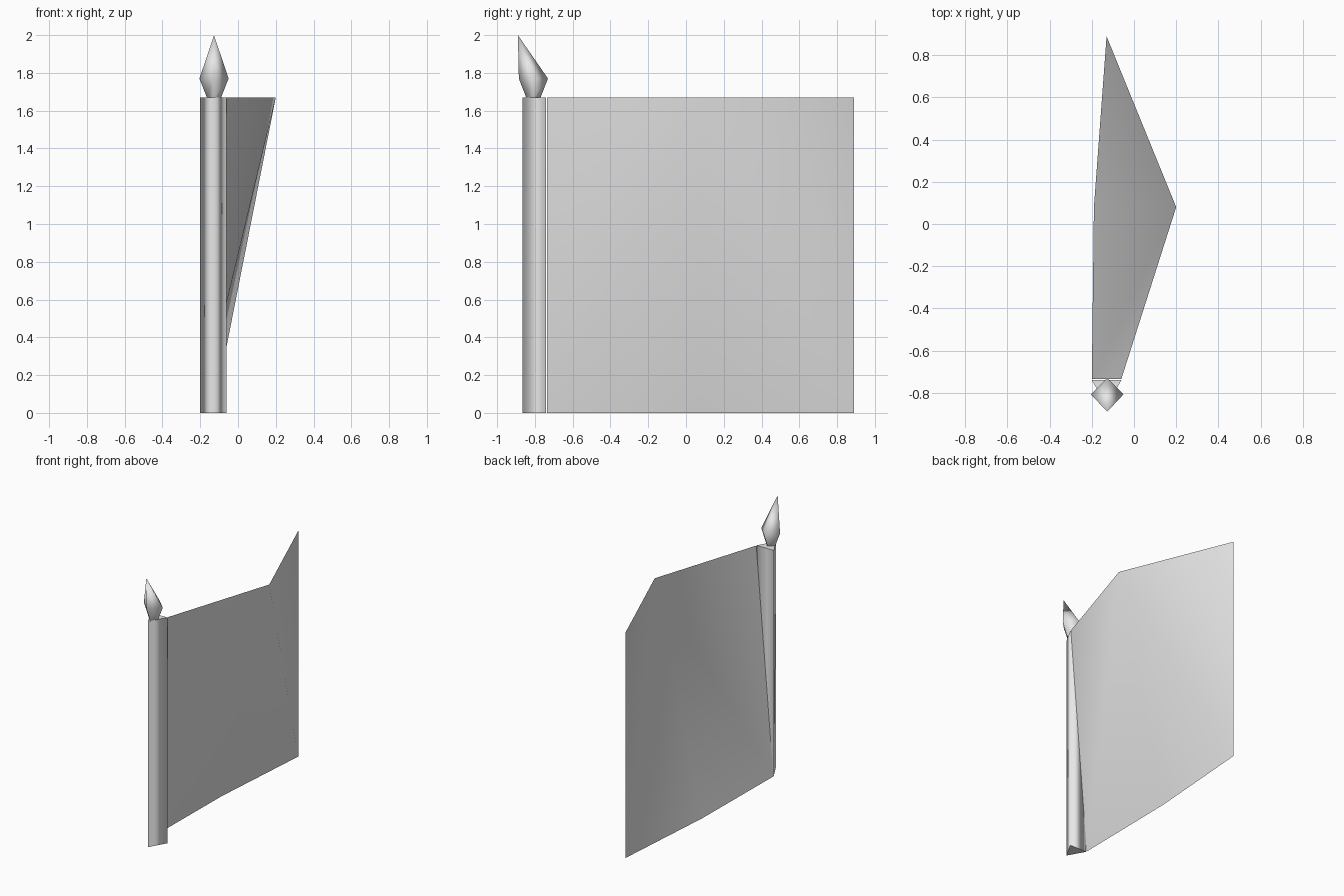
import bpy

cube = bpy.data.objects.get("Cube")
if cube:
    bpy.data.objects.remove(cube, do_unlink=True)

grey = bpy.data.materials.new("light_grey")
grey.use_nodes = True
colour = (0.8, 0.8, 0.8, 1)
grey.diffuse_color = colour
grey.node_tree.nodes["Principled BSDF"].inputs["Base Color"].default_value = colour

HEIGHT = 1.67


def add_part(name, verts, faces):
    """Smooth-shaded mesh; horizontal end caps stay flat."""
    mesh = bpy.data.meshes.new(name)
    mesh.from_pydata(verts, [], faces)
    mesh.materials.append(grey)
    mesh.update()
    for poly in mesh.polygons:
        poly.use_smooth = abs(poly.normal.z) < 0.95
    obj = bpy.data.objects.new(name, mesh)
    bpy.context.collection.objects.link(obj)
    return obj


def side_quads(n, start=0):
    """Faces joining one ring of n vertices to the ring after it."""
    return [(start + i, start + (i + 1) % n,
             start + n + (i + 1) % n, start + n + i) for i in range(n)]


# Three-sided pole
section = [(-0.13, -0.865), (-0.06, -0.74), (-0.2, -0.74)]
rings = [(x, y, z) for z in (0, HEIGHT) for x, y in section]
add_part("pole", rings, side_quads(3) + [(2, 1, 0), (3, 4, 5)])

# Twisted cloth, folded along its middle
bottom_edge = [(-0.2, -0.735), (-0.19, 0.08), (-0.13, 0.89)]
top_edge = [(-0.06, -0.735), (0.2, 0.08), (-0.13, 0.89)]
cloth = [(x, y, 0) for x, y in bottom_edge] + [(x, y, HEIGHT) for x, y in top_edge]
add_part("flag_cloth", cloth, [(0, 1, 4), (0, 4, 3), (1, 2, 4), (2, 5, 4)])

# Four-sided spearhead leaning forward
cx, cy = -0.127, -0.808


def diamond(r, z):
    return [(cx, cy - r, z), (cx + r, cy, z), (cx, cy + r, z), (cx - r, cy, z)]


spear = diamond(0.038, HEIGHT) + diamond(0.077, 1.77) + [(cx, -0.89, 2.0)]
tip_faces = [(4 + i, 4 + (i + 1) % 4, 8) for i in range(4)]
add_part("spear_tip", spear, side_quads(4) + tip_faces + [(3, 2, 1, 0)])
